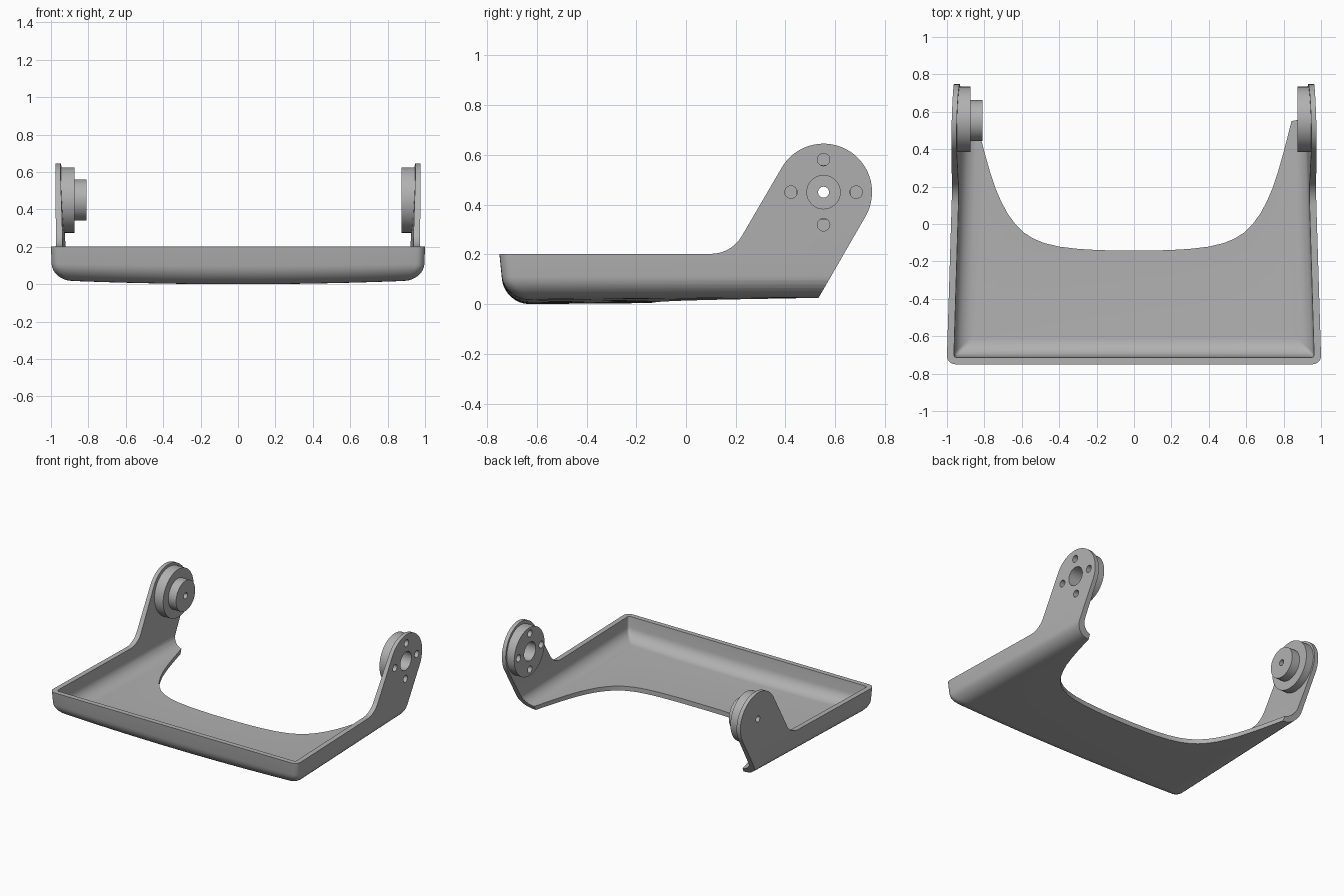
import bpy, bmesh, math
from math import sin, cos, radians

if "Cube" in bpy.data.objects:
    bpy.data.objects.remove(bpy.data.objects["Cube"])

grey = bpy.data.materials.new("plain_grey")
grey.diffuse_color = (0.44, 0.44, 0.44, 1)
grey.use_nodes = True
grey.node_tree.nodes["Principled BSDF"].inputs["Base Color"].default_value = grey.diffuse_color


def make_object(name, bm):
    bmesh.ops.recalc_face_normals(bm, faces=bm.faces)
    me = bpy.data.meshes.new(name)
    bm.to_mesh(me)
    bm.free()
    me.materials.append(grey)
    ob = bpy.data.objects.new(name, me)
    bpy.context.collection.objects.link(ob)
    return ob


def mold(name, inset, floor, r, draft, front_draft, corner, back, top):
    """Open-backed tray volume: stacked plan outlines with a rounded bottom edge."""
    bm = bmesh.new()
    taper, n, m = 0.03, 6, 10

    def ring(dx, dy, z):
        front = -0.75 + inset + dy
        wf = 1 - inset - dx - taper * (front + 0.75)
        wb = 1 - inset - dx - taper * (back + 0.75)
        arc = [(wf - corner + corner * sin(radians(90 * i / n)),
                front + corner - corner * cos(radians(90 * i / n))) for i in range(1, n + 1)]
        xs = [(i / m) for i in range(-m, m + 1)]
        f = [(s * (wf - corner), front) for s in xs]
        b = [(s * wb * 0.9, back) for s in xs]
        plan = ([(-wb, back)] + [(-x, y) for x, y in reversed(arc)] + f
                + arc + [(wb, back)] + b[::-1])
        out = []
        for x, y in plan:
            crown = 0.018 * (x / 0.9) ** 2 + 0.008 * (y + 0.64)
            out.append(bm.verts.new((x, y, z + crown * max(0, 1 - z / 0.18))))
        return out

    rings = []
    for i in range(9):
        a = radians(90 * i / 8)
        z = floor + r * (1 - cos(a))
        d = r * (1 - sin(a))
        rings.append(ring(d + draft * (0.2 - z), d + front_draft * (0.2 - z), z))
    rings.append(ring(0, 0, 0.2))
    rings.append(ring(-draft * (top - 0.2), -front_draft * (top - 0.2), top))
    for lo, hi in zip(rings, rings[1:]):
        for i in range(len(lo)):
            j = (i + 1) % len(lo)
            bm.faces.new((lo[i], lo[j], hi[j], hi[i]))
    # bottom in strips so it can carry the slight crown
    v = rings[0]
    k = 2 * m + 1
    f = v[1 + n:1 + n + k]
    b = v[-k:][::-1]
    for i in range(k - 1):
        bm.faces.new((f[i], f[i + 1], b[i + 1], b[i]))
    bm.faces.new(v[0:n + 2] + [b[0]])
    bm.faces.new(v[n + k:2 * n + k + 2] + [b[-1]])
    bm.faces.new(rings[-1])
    return make_object(name, bm)


def prism(name, pts, lo, hi, place):
    """Extrude a closed outline between lo and hi; place maps (a, b, t) to 3D."""
    bm = bmesh.new()
    a = [bm.verts.new(place(p, q, lo)) for p, q in pts]
    b = [bm.verts.new(place(p, q, hi)) for p, q in pts]
    for i in range(len(pts)):
        j = (i + 1) % len(pts)
        bm.faces.new((a[i], a[j], b[j], b[i]))
    bm.faces.new(a)
    bm.faces.new(b)
    return make_object(name, bm)


def arc(cy, cz, r, a0, a1, n):
    return [(cy + r * cos(radians(a0 + (a1 - a0) * i / n)),
             cz + r * sin(radians(a0 + (a1 - a0) * i / n))) for i in range(n + 1)]


def rod(name, r, x0, x1, y, z, n=48):
    return prism(name, arc(y, z, r, 0, 360, n)[:-1], x0, x1, lambda p, q, t: (t, p, q))


def boolean(ob, tool, op):
    mod = ob.modifiers.new("cut", 'BOOLEAN')
    mod.operation, mod.solver, mod.object = op, 'EXACT', tool
    bpy.context.view_layer.update()
    dg = bpy.context.evaluated_depsgraph_get()
    me = bpy.data.meshes.new_from_object(ob.evaluated_get(dg))
    ob.modifiers.clear()
    ob.data = me
    bpy.data.objects.remove(tool, do_unlink=True)


# tray shell: outer volume minus inner volume
tray = mold("tray_with_arms", 0, 0, 0.1, 0.03, 0.1, 0.045, 0.8, 0.75)
boolean(tray, mold("inner", 0.036, 0.035, 0.085, 0.05, 0.1, 0.015, 0.95, 0.9), 'DIFFERENCE')

# side outline: low rim, fillet, slanted arm, round ear
CY, CZ = 0.553, 0.45
side = ([(-1, -0.1), (-1, 0.2)] + arc(0.1, 0.346, 0.144, -90, -30, 10)
        + arc(CY, CZ, 0.195, 150, -30, 40) + [(0.461, -0.1)])
boolean(tray, prism("side", side, -1.3, 1.3, lambda p, q, t: (t, p, q)), 'INTERSECT')

# curved opening in the rear of the floor
half = [(0.1, -0.142), (0.2, -0.139), (0.3, -0.133), (0.4, -0.121), (0.48, -0.102),
        (0.54, -0.077), (0.59, -0.045), (0.635, 0), (0.675, 0.055), (0.71, 0.12),
        (0.74, 0.19), (0.77, 0.28), (0.8, 0.385), (0.845, 0.56), (0.865, 1.1)]
cut = [(-x, y) for x, y in reversed(half)] + half
boolean(tray, prism("opening", cut, -0.2, 1, lambda p, q, t: (p, q, t)), 'DIFFERENCE')

# hub discs on both ears, with a smaller boss on the left one
boolean(tray, rod("disc", 0.175, 0.873, 0.95, CY + 0.006, CZ, 64), 'UNION')
boolean(tray, rod("disc", 0.175, -0.95, -0.873, CY + 0.006, CZ, 64), 'UNION')
boolean(tray, rod("boss", 0.11, -0.945, -0.81, CY, CZ), 'UNION')

# holes: pin hole on the left, axle hole and four screw holes on the right
boolean(tray, rod("pin", 0.022, -1.2, -0.7, CY, CZ, 24), 'DIFFERENCE')
boolean(tray, rod("axle", 0.067, 0.7, 1.2, CY, CZ), 'DIFFERENCE')
for dy, dz in ((0.131, 0), (-0.131, 0), (0, 0.131), (0, -0.131)):
    boolean(tray, rod("screw", 0.025, 0.7, 1.2, CY + dy, CZ + dz, 24), 'DIFFERENCE')

bpy.context.view_layer.objects.active = tray
tray.select_set(True)
bpy.ops.object.shade_smooth_by_angle(angle=radians(30))
